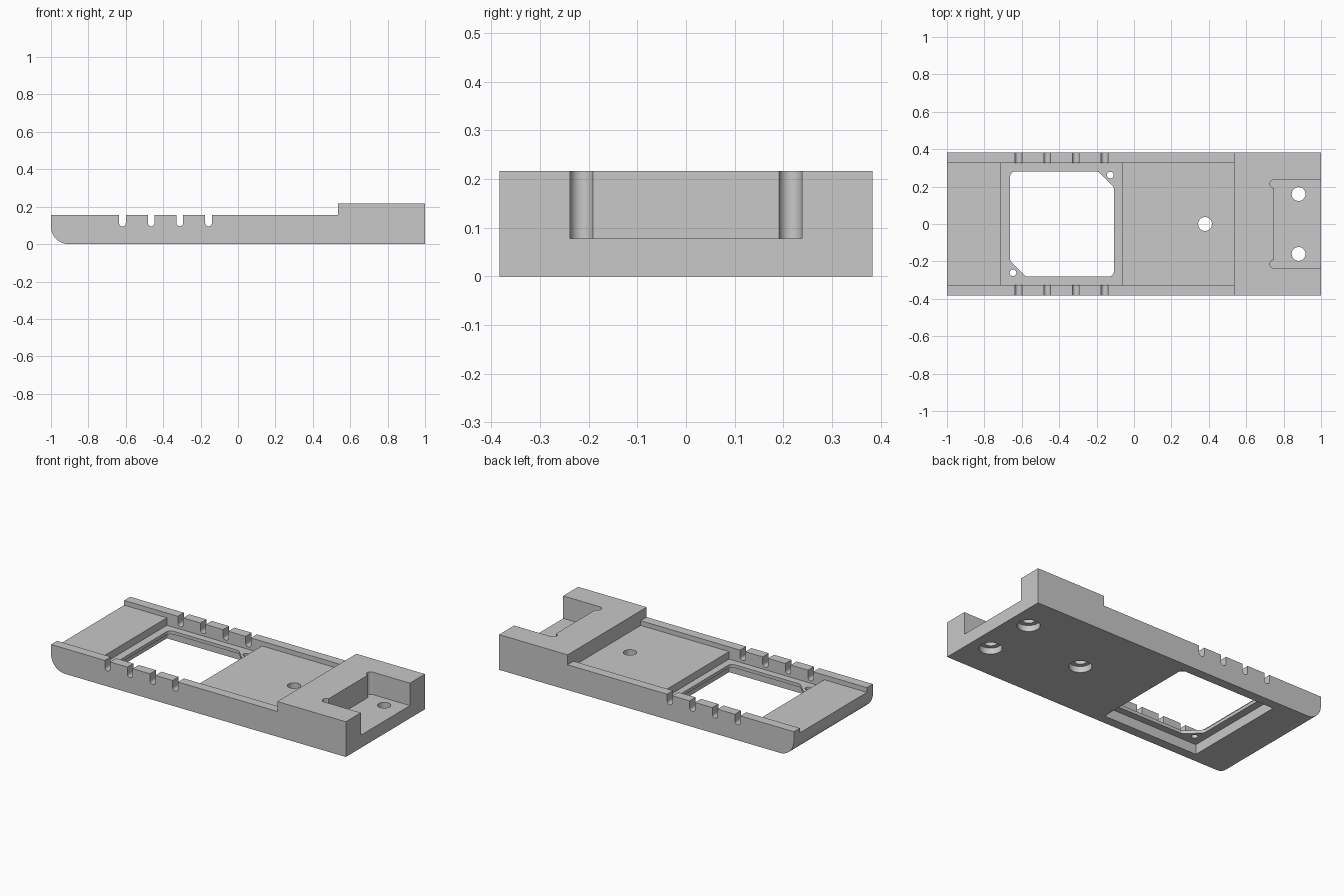
import bpy, bmesh
from math import tan, sin, cos, radians
from mathutils import Vector

cube = bpy.data.objects.get("Cube")
if cube:
    bpy.data.objects.remove(cube, do_unlink=True)

GREY = (0.58, 0.58, 0.58, 1)
grey = bpy.data.materials.new("plain grey")
grey.use_nodes = True
grey.diffuse_color = GREY
grey.node_tree.nodes["Principled BSDF"].inputs["Base Color"].default_value = GREY

HALF_W, RIM_Z, FLOOR_Z, TOP_Z = 0.383, 0.155, 0.126, 0.216
STEP_X, INNER_Y = 0.535, 0.325


def arc(cx, cy, r, start, end, n=12):
    """Points on an arc, angles in degrees."""
    angles = [radians(start + (end - start) * i / n) for i in range(n + 1)]
    return [(cx + r * cos(a), cy + r * sin(a)) for a in angles]


def rounded(points, radius, n=6):
    """Round each corner of a convex polygon with a tangent arc."""
    out = []
    for i, p in enumerate(points):
        p = Vector(p)
        a = (Vector(points[i - 1]) - p).normalized()
        b = (Vector(points[(i + 1) % len(points)]) - p).normalized()
        half = a.angle(b) / 2
        centre = p + (a + b).normalized() * radius / sin(half)
        start = (p + a * radius / tan(half) - centre).normalized()
        end = (p + b * radius / tan(half) - centre).normalized()
        out += [tuple(centre + start.slerp(end, k / n).normalized() * radius) for k in range(n + 1)]
    return out


def prism(name, points, lo, hi, axis="Z"):
    """Extrude a closed outline along Z (outline in xy) or Y (outline in xz)."""
    bm = bmesh.new()
    place = (lambda u, v: (u, v, lo)) if axis == "Z" else (lambda u, v: (u, lo, v))
    step = (0, 0, hi - lo) if axis == "Z" else (0, hi - lo, 0)
    face = bm.faces.new([bm.verts.new(place(u, v)) for u, v in points])
    new = bmesh.ops.extrude_face_region(bm, geom=[face])["geom"]
    bmesh.ops.translate(bm, vec=step, verts=[g for g in new if isinstance(g, bmesh.types.BMVert)])
    bmesh.ops.recalc_face_normals(bm, faces=bm.faces)
    mesh = bpy.data.meshes.new(name)
    bm.to_mesh(mesh)
    bm.free()
    mesh.materials.append(grey)
    obj = bpy.data.objects.new(name, mesh)
    bpy.context.collection.objects.link(obj)
    return obj


def rect(x0, x1, y0, y1):
    return [(x0, y0), (x1, y0), (x1, y1), (x0, y1)]


def cut(points, lo, hi, axis="Z"):
    """Subtract a prism from the base plate."""
    cutter = prism("cutter", points, lo, hi, axis)
    mod = base.modifiers.new("cut", "BOOLEAN")
    mod.operation, mod.solver, mod.object = "DIFFERENCE", "EXACT", cutter
    bpy.context.view_layer.objects.active = base
    bpy.ops.object.modifier_apply(modifier=mod.name)
    bpy.data.objects.remove(cutter, do_unlink=True)


def drill(x, y, r, lo, hi):
    cut(arc(x, y, r, 0, 360, 32)[:-1], lo, hi)


# Base plate: side profile with rounded lower nose and raised block
R = 0.095
side = arc(-1 + R, R, R, 180, 270) + [(1, 0), (1, TOP_Z), (STEP_X, TOP_Z), (STEP_X, RIM_Z), (-1, RIM_Z)]
base = prism("base_plate", side, -HALF_W, HALF_W, "Y")

# Channel between the two rims
cut(rect(-1.1, STEP_X, -INNER_Y, INNER_Y), FLOOR_Z, 0.3)

# Recesses above and below the thin window frame
pocket = rect(-0.71, -0.065, -INNER_Y, INNER_Y)
cut(pocket, 0.08, 0.3)
cut(pocket, -0.1, 0.06)

# Window with two clipped corners
wx0, wx1, wy, c = -0.663, -0.107, 0.282, 0.085
window = [(wx0 + c, -wy), (wx1, -wy), (wx1, wy - c), (wx1 - c, wy), (wx0, wy), (wx0, -wy + c)]
cut(rounded(window, 0.03), -0.1, 0.3)
for x, y in ((-0.127, 0.261), (-0.647, -0.261)):
    drill(x, y, 0.018, -0.1, 0.3)

# Round-bottomed wire slots across both rims
w = 0.018
for i in range(4):
    x = -0.618 + 0.1535 * i
    cut(arc(x, 0.095 + w, w, 180, 360) + [(x + w, 0.3), (x - w, 0.3)], -0.5, 0.5, "Y")

# End notch with relieved inner corners
r, ny, nx = 0.0235, 0.238, 0.748
upper = [(1.1, ny)] + arc(nx + 0.002, ny - r, r, 90, 265)
upper.append((nx, ny - 2 * r))
lower = [(x, -y) for x, y in reversed(upper)]
cut(upper + lower, 0.078, 0.4)

# Screw holes with counterbores underneath
for x, y in ((0.38, 0), (0.88, 0.16), (0.88, -0.16)):
    drill(x, y, 0.037, -0.1, 0.3)
    drill(x, y, 0.063, -0.1, 0.037)

# Smooth curved walls, crisp flat faces
base.select_set(True)
bpy.ops.object.shade_smooth_by_angle(angle=radians(30))
for f in base.data.polygons:
    if max(abs(v) for v in f.normal) > 0.9999:
        f.use_smooth = False
